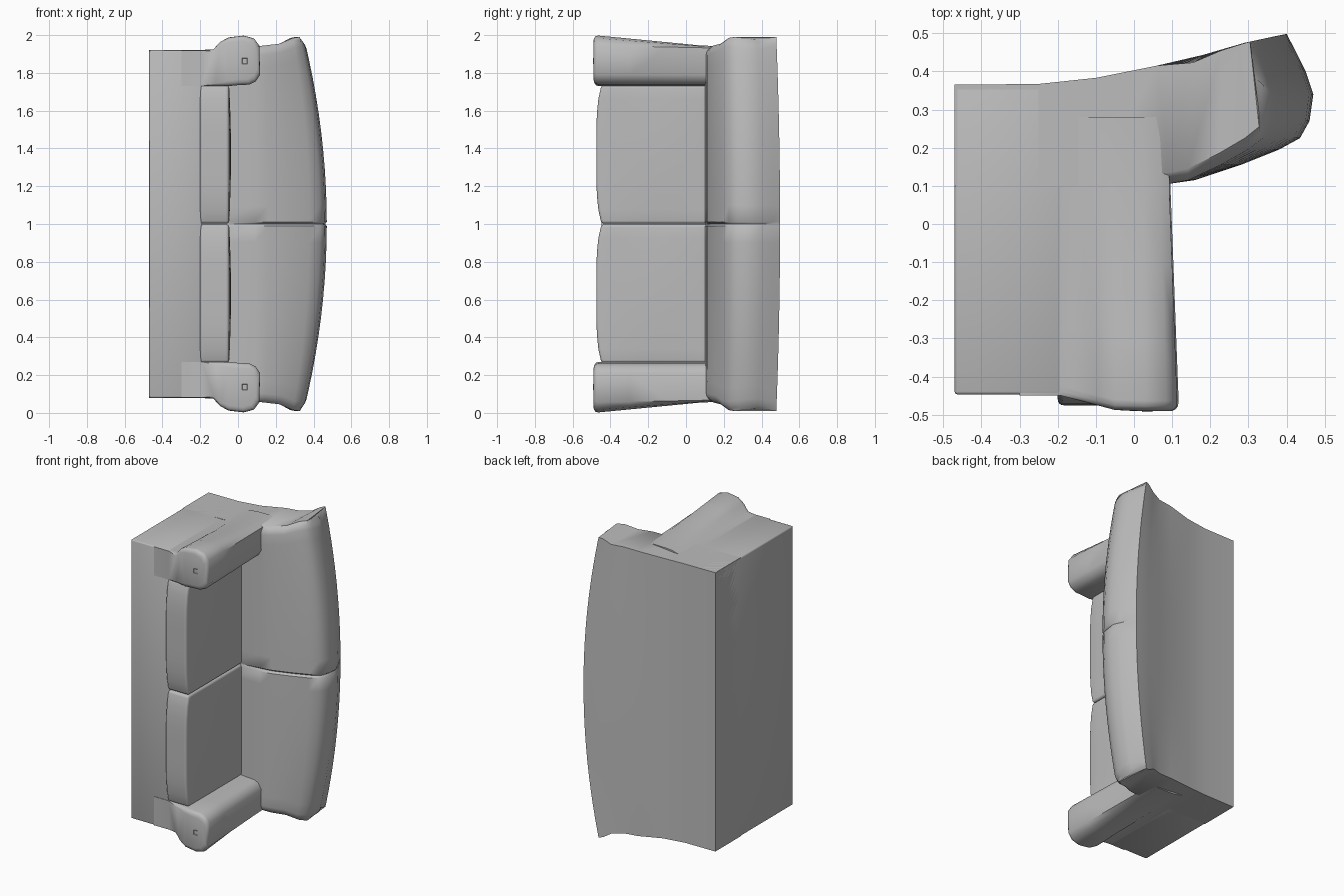
import bpy, bmesh, math
from mathutils import Vector

old = bpy.data.objects.get("Cube")
if old:
    bpy.data.objects.remove(old, do_unlink=True)

fabric = bpy.data.materials.new("grey_fabric")
fabric.use_nodes = True
GREY = (0.5, 0.5, 0.5, 1)
fabric.diffuse_color = GREY
fabric.node_tree.nodes["Principled BSDF"].inputs["Base Color"].default_value = GREY


def finish(name, bm, bevel=0, segments=3, angle=45):
    bmesh.ops.recalc_face_normals(bm, faces=bm.faces)
    mesh = bpy.data.meshes.new(name)
    bm.to_mesh(mesh)
    bm.free()
    ob = bpy.data.objects.new(name, mesh)
    bpy.context.collection.objects.link(ob)
    mesh.materials.append(fabric)
    bpy.ops.object.select_all(action='DESELECT')
    bpy.context.view_layer.objects.active = ob
    ob.select_set(True)
    if bevel:
        mod = ob.modifiers.new("soft_edges", 'BEVEL')
        mod.width, mod.segments = bevel, segments
        mod.limit_method, mod.angle_limit = 'ANGLE', math.radians(50)
        bpy.ops.object.modifier_apply(modifier=mod.name)
    bpy.ops.object.shade_smooth_by_angle(angle=math.radians(angle))
    return ob


def loft(name, rings, angle=45):
    """Skin equal closed rings; caps are strips joining opposite points."""
    bm = bmesh.new()
    vs = [[bm.verts.new(p) for p in ring] for ring in rings]
    n = len(vs[0])
    for a, b in zip(vs, vs[1:]):
        for i in range(n):
            j = (i + 1) % n
            bm.faces.new((a[i], a[j], b[j], b[i]))
    for cap in (vs[0], vs[-1]):
        for i in range(n // 2 - 1):
            bm.faces.new((cap[i], cap[i + 1], cap[n - 2 - i], cap[n - 1 - i]))
    return finish(name, bm, angle=angle)


def box(lo, hi, cuts=0):
    lo, hi = Vector(lo), Vector(hi)
    bm = bmesh.new()
    bmesh.ops.create_cube(bm, size=2)
    if cuts:
        bmesh.ops.subdivide_edges(bm, edges=bm.edges[:], cuts=cuts, use_grid_fill=True)
    mid, half = (lo + hi) / 2, (hi - lo) / 2
    for v in bm.verts:
        v.co = Vector(c + h * k for c, h, k in zip(mid, half, v.co))
    return bm


# Base block
finish("base", box((-0.47, -0.447, 0.08), (-0.19, 0.36, 1.92)), bevel=0.008, segments=2)

# Backrest: front and rear profile (x, y) and half length along z
front = [(-0.47, 0.1), (-0.25, 0.1), (-0.1, 0.1), (0.09, 0.105), (0.16, 0.115),
         (0.28, 0.155), (0.38, 0.195), (0.435, 0.225), (0.46, 0.27), (0.47, 0.34)]
rear = [(-0.47, 0.365), (-0.25, 0.367), (-0.1, 0.383), (0.06, 0.415), (0.18, 0.443),
        (0.29, 0.475), (0.36, 0.49), (0.40, 0.498), (0.42, 0.46), (0.45, 0.40)]
reach = [0.92, 0.92, 0.925, 0.94, 0.945, 0.955, 0.985, 0.99, 0.985, 0.975]


def back_ring(t):
    ring = []
    edge = max(0, (abs(t) - 0.95) / 0.05) ** 2    # rounded ends
    seam = 1 if t == 0 else 0                     # groove between the halves
    for side, chain in enumerate((front, rear)):
        pts = []
        for i, (x, y) in enumerate(chain):
            if x > 0.1:
                x = 0.1 + (x - 0.1) * (1 - 0.32 * t * t)
                y -= 0.02 * t * t * side
            soft = 0.03 * edge + 0.015 * seam
            if side == 0 and i > 2:
                y += soft
            if i > 7:
                x -= soft * 0.6
            pts.append((x, y, 1 + t * reach[i]))
        ring += pts if side == 0 else pts[::-1]
    return ring


half = [0.012, 0.1, 0.2, 0.3, 0.4, 0.5, 0.6, 0.7, 0.8, 0.88, 0.95, 0.97, 0.985, 1]
loft("backrest", [back_ring(t) for t in [-h for h in half[::-1]] + [0] + half])

# Arms: inner and outer profile (x, distance from the middle)
inner = [(-0.3, 0.73), (-0.19, 0.73), (-0.12, 0.73), (-0.05, 0.73), (0, 0.735),
         (0.06, 0.738), (0.095, 0.755), (0.118, 0.79)]
outer = [(-0.3, 0.919), (-0.19, 0.919), (-0.13, 0.925), (-0.095, 0.965), (-0.05, 0.99),
         (0.03, 1.0), (0.085, 0.985), (0.114, 0.945)]
# Each step: run from front to rear, and inset of the rim
steps = [(0, 0.03), (0.006, 0.014), (0.016, 0.004), (0.035, 0), (0.25, 0),
         (0.5, 0), (0.75, 0), (1, 0)]


def arm_ring(s, run, inset):
    ring = []
    for side, chain in enumerate((inner, outer)):
        pts = []
        for x, d in chain:
            lift = min(1, max(0, (x + 0.19) / 0.15))
            y = -0.45 - 0.04 * lift
            y += run * (0.28 - y)
            fade = min(1, run / 0.8)
            if side and d > 0.93:
                d -= (d - 0.93) * 0.85 * fade
            if x > 0:
                x *= 1 - 0.2 * fade
            d += inset * lift * (-1 if side else 1)
            x -= inset * 0.6 * max(0, x / 0.118)
            pts.append((x, y, 1 + s * d))
        ring += pts if side == 0 else pts[::-1]
    return ring


for s, label in ((1, "upper"), (-1, "lower")):
    loft(label + "_arm", [arm_ring(s, *step) for step in steps])

    # Small recessed square stud on the arm front
    z = 1 + s * 0.863
    bm = box((0.021, -0.493, z - 0.015), (0.049, -0.485, z + 0.015))
    face = min(bm.faces, key=lambda f: f.calc_center_median().y)
    bmesh.ops.inset_individual(bm, faces=[face], thickness=0.006, depth=-0.005)
    finish(label + "_stud", bm, angle=20)

    # Seat cushion with a puffed front and top
    z0, z1 = sorted((1 + s * 0.002, 1 + s * 0.735))
    bm = box((-0.2, -0.448, z0), (-0.047, 0.13, z1), cuts=9)
    for v in bm.verts:
        u = (v.co.z - (z0 + z1) / 2) / ((z1 - z0) / 2)
        w = (v.co.y + 0.16) / 0.29
        if v.co.y < -0.44:
            v.co.y -= 0.027 * (1 - u ** 4)
        if v.co.x > -0.06:
            v.co.x += 0.01 * (1 - u * u) * max(0, 1 - w * w)
    finish(label + "_seat_cushion", bm, bevel=0.028, segments=4)
